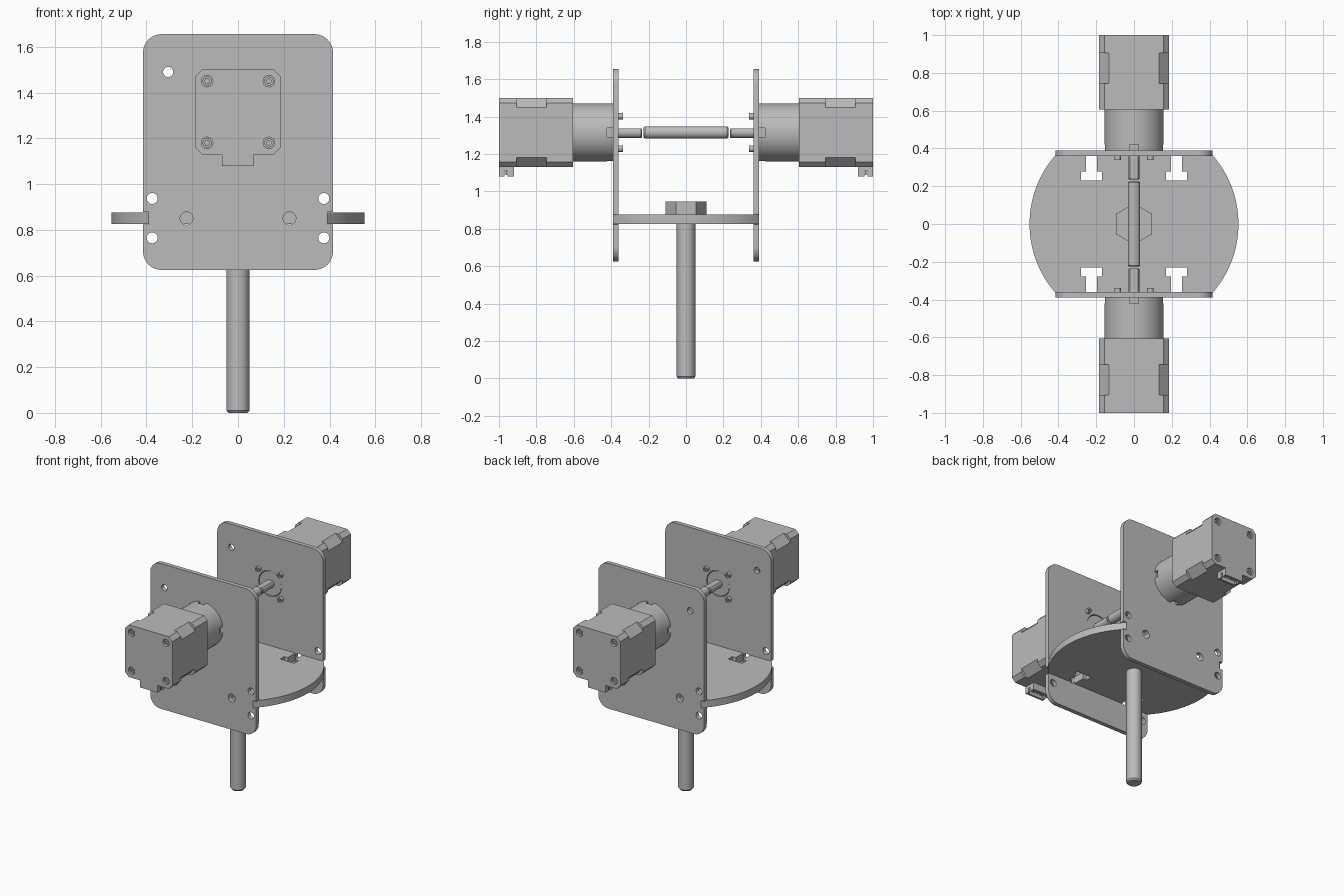
import bpy, bmesh
from math import sin, cos, asin, pi, radians

old = bpy.data.objects.get("Cube")
if old:
    bpy.data.objects.remove(old, do_unlink=True)

grey = bpy.data.materials.new("plain grey")
grey.use_nodes = True
COLOR = (0.5, 0.5, 0.5, 1)
grey.diffuse_color = COLOR
grey.node_tree.nodes["Principled BSDF"].inputs["Base Color"].default_value = COLOR

AXIS_Z = 1.315          # height of the motor axis
OUT, IN = -0.39, -0.36  # outer and inner face of the front plate


# --- outlines ---
def circle(r, x=0, y=0, n=40, phase=0):
    return [(x + r * cos(phase + 2 * pi * i / n), y + r * sin(phase + 2 * pi * i / n)) for i in range(n)]


def rect(x0, x1, y0, y1):
    return [(x0, y0), (x1, y0), (x1, y1), (x0, y1)]


def cut_square(h, c, cy):
    """Square of half size h with corners cut by c."""
    k = h - c
    pts = [(h, -k), (h, k), (k, h), (-k, h), (-h, k), (-h, -k), (-k, -h), (k, -h)]
    return [(x, y + cy) for x, y in pts]


def round_rect(x0, x1, y0, y1, r, steps=10):
    corners = [(x1 - r, y1 - r), (x0 + r, y1 - r), (x0 + r, y0 + r), (x1 - r, y0 + r)]
    return [(cx + r * cos(pi / 2 * (q + i / steps)), cy + r * sin(pi / 2 * (q + i / steps)))
            for q, (cx, cy) in enumerate(corners) for i in range(steps + 1)]


# --- solids ---
def add_loft(bm, axis, stations):
    """Join outlines placed at heights along the y or z axis into a closed solid."""
    rings = []
    for h, pts in stations:
        rings.append([bm.verts.new((a, h, b) if axis == "y" else (a, b, h)) for a, b in pts])
    faces = [bm.faces.new(rings[0]), bm.faces.new(rings[-1])]
    n = len(rings[0])
    for lo, hi in zip(rings, rings[1:]):
        for i in range(n):
            j = (i + 1) % n
            faces.append(bm.faces.new((lo[i], lo[j], hi[j], hi[i])))
    bmesh.ops.recalc_face_normals(bm, faces=faces)


def make(name, axis, solids):
    bm = bmesh.new()
    for stations in solids:
        add_loft(bm, axis, stations)
    mesh = bpy.data.meshes.new(name)
    bm.to_mesh(mesh)
    bm.free()
    mesh.materials.append(grey)
    obj = bpy.data.objects.new(name, mesh)
    bpy.context.collection.objects.link(obj)
    return obj


def part(name, axis, solids, cuts=(), mirror=False):
    obj = make(name, axis, solids)
    if cuts:
        cutter = make(name + "_cutter", axis, cuts)
        cutter.hide_render = True
        mod = obj.modifiers.new("cut", "BOOLEAN")
        mod.operation, mod.solver, mod.object = "DIFFERENCE", "EXACT", cutter
        graph = bpy.context.evaluated_depsgraph_get()
        obj.data = bpy.data.meshes.new_from_object(obj.evaluated_get(graph))
        obj.modifiers.clear()
        bpy.data.objects.remove(cutter, do_unlink=True)
    bpy.ops.object.select_all(action="DESELECT")
    obj.select_set(True)
    bpy.context.view_layer.objects.active = obj
    bpy.ops.object.shade_smooth_by_angle(angle=radians(30))
    if mirror:
        mod = obj.modifiers.new("mirror", "MIRROR")
        mod.use_axis = (False, True, False)
        mod.use_mirror_merge = False
    return obj


def bar(lo, hi, pts):
    return [(lo, pts), (hi, pts)]


def socket_screw(x, z, seat, top, r):
    """Cylinder head with a hex socket, pointing from seat to top."""
    body, hexa = circle(r, x, z, 24), []
    for i in range(24):  # hexagon resampled to match the head outline
        q, t = divmod(i, 4)
        p = [(x + r * .55 * cos(a * pi / 3), z + r * .55 * sin(a * pi / 3)) for a in (q, q + 1)]
        hexa.append(tuple(p[0][k] + (p[1][k] - p[0][k]) * t / 4 for k in (0, 1)))
    return [(seat, body), (top, body), (top, hexa), (top + (seat - top) * .6, hexa)]


# --- base plate: clipped disc that passes through notches in the side plates ---
R, NECK = 0.553, 0.39
a = asin(-OUT / R)
arc = [(R * cos(-a + 2 * a * i / 40), R * sin(-a + 2 * a * i / 40)) for i in range(41)]
right = [(NECK - .002, IN)] + [(NECK - .002, OUT)] + arc + [(NECK - .002, -OUT), (NECK - .002, -IN)]
outline = right + [(-x, -y) for x, y in right]
slots = []
for sx in (-1, 1):
    for sy in (-1, 1):
        x = sx * .225
        tee = [(-.028, .4), (-.028, .277), (-.056, .277), (-.056, .23),
               (.056, .23), (.056, .277), (.028, .277), (.028, .4)]
        slots.append(bar(.8, .9, [(x + u, sy * v) for u, v in tee]))
part("base_plate", "z", [bar(.825, .875, outline)], slots)

# --- side plates with holes and edge notches ---
holes = [circle(.022, -.305, 1.49), circle(.09, 0, AXIS_Z)]
for sx in (-1, 1):
    holes += [circle(.024, sx * .375, z) for z in (.765, .937)]
    holes += [circle(.028, sx * .225, .85)]
    holes += [rect(*sorted((sx * (NECK - .001), sx * .5)), .823, .877)]
part("side_plate", "y", [bar(OUT, IN, round_rect(-.415, .415, .625, 1.655, .08))],
     [bar(-.45, -.3, h) for h in holes], mirror=True)

# --- motors: end cap with screw wells, slimmer core, front flange ---
wells = [(sx * .135, AXIS_Z + sz * .135) for sx in (-1, 1) for sz in (-1, 1)]
wide, slim = cut_square(.185, .028, AXIS_Z), cut_square(.185, .052, AXIS_Z)
part("motor_end_cap", "y", [bar(-1, -.905, wide)],
     [bar(-1.1, -.978, circle(.025, x, z, 24)) for x, z in wells], mirror=True)
part("motor_core", "y", [bar(-.905, -.745, slim)], mirror=True)
part("motor_front_flange", "y", [bar(-.745, -.605, wide)], mirror=True)
part("motor_screws", "y", [socket_screw(x, z, -.978, -.99, .02) for x, z in wells], mirror=True)

# --- connector socket below each motor, with pins ---
low, top = 1.08, 1.13
walls = [bar(-1, -.985, rect(-.07, .07, low, top)),
         bar(-.935, -.92, rect(-.07, .07, low, top))]
for sx in (-1, 1):
    side = sorted((sx * .07, sx * .058))
    walls += [bar(-.985, -.97, rect(*side, low, top)),
              bar(-.955, -.935, rect(*side, low, top)),
              bar(-.97, -.955, rect(*side, low + .03, top))]
walls.append(bar(-.985, -.935, rect(-.058, .058, top - .012, top)))
part("motor_connector", "y", walls, mirror=True)
part("connector_pins", "y", [bar(-.966, -.958, rect(i * .02 - .004, i * .02 + .004, low + .008, top - .01))
                             for i in range(-2, 3)], mirror=True)

# --- gearboxes with four rim notches and a pilot boss seated in the plate ---
notches = [bar(-.422, -.38, rect(-.024, .024, AXIS_Z + s, AXIS_Z + s + .06)) for s in (.135, -.195)]
notches += [bar(-.422, -.38, rect(s, s + .06, AXIS_Z - .024, AXIS_Z + .024)) for s in (.135, -.195)]
part("gearbox", "y", [bar(-.605, OUT, circle(.156, 0, AXIS_Z, 64))], notches, mirror=True)
part("gearbox_boss", "y", [bar(OUT, -.364, circle(.086, 0, AXIS_Z))], mirror=True)
part("gearbox_screws", "y", [socket_screw(sx * .0865, AXIS_Z + sz * .0865, IN, -.338, .018)
                             for sx in (-1, 1) for sz in (-1, 1)], mirror=True)

# --- output shafts with a flat, and the connecting rod ---
flat = [(x, min(z, AXIS_Z + .022)) for x, z in circle(.03, 0, AXIS_Z, 32)]
tip = [(x * .85, AXIS_Z + (z - AXIS_Z) * .85) for x, z in flat]
part("output_shaft", "y", [[(-.365, flat), (-.24, flat), (-.235, tip)]], mirror=True)
rod, rod_end = circle(.033, 0, AXIS_Z, 32), circle(.027, 0, AXIS_Z, 32)
part("connecting_rod", "y", [[(-.226, rod_end), (-.22, rod), (.22, rod), (.226, rod_end)]])

# --- mounting bolt ---
part("bolt_shank", "z", [[(0, circle(.042)), (.01, circle(.05)), (.83, circle(.05))]])
part("bolt_head", "z", [bar(.875, .945, circle(.109, n=6, phase=pi / 2))])
